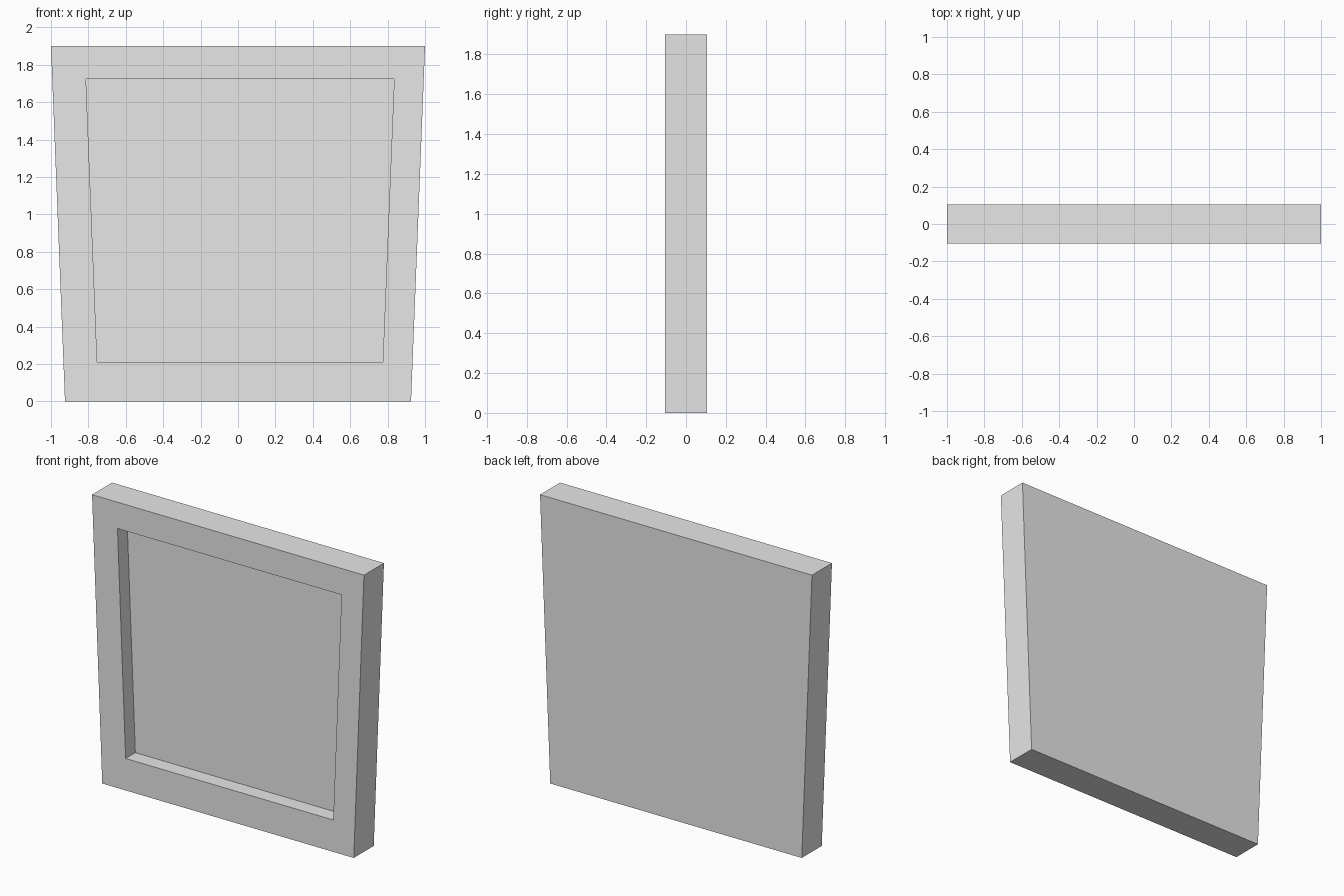
import bpy
import bmesh

cube = bpy.data.objects.get("Cube")
if cube:
    bpy.data.objects.remove(cube, do_unlink=True)

# Single plain grey material
grey = bpy.data.materials.new("light_grey")
grey.use_nodes = True
colour = (0.8, 0.8, 0.8, 1.0)
grey.diffuse_color = colour
grey.node_tree.nodes["Principled BSDF"].inputs["Base Color"].default_value = colour

HALF_DEPTH = 0.105
RECESS_Y = -0.003   # floor of the front recess

# Tapered outlines (x, z), bottom left round to top left
outer = [(-0.925, 0), (0.925, 0), (1.0, 1.9), (-1.0, 1.9)]
inner = [(-0.753, 0.212), (0.774, 0.212), (0.835, 1.725), (-0.813, 1.725)]

bm = bmesh.new()


def ring(outline, y):
    return [bm.verts.new((x, y, z)) for x, z in outline]


def bridge(a, b):
    for i in range(len(a)):
        j = (i + 1) % len(a)
        bm.faces.new((a[i], a[j], b[j], b[i]))


# Closed panel: back, outer sides, front border, recess walls, recess floor
rings = [ring(outer, HALF_DEPTH), ring(outer, -HALF_DEPTH),
         ring(inner, -HALF_DEPTH), ring(inner, RECESS_Y)]
for a, b in zip(rings, rings[1:]):
    bridge(a, b)
bm.faces.new(rings[0])
bm.faces.new(rings[-1])
bmesh.ops.recalc_face_normals(bm, faces=bm.faces)

mesh = bpy.data.meshes.new("recessed_panel")
bm.to_mesh(mesh)
bm.free()
mesh.materials.append(grey)
panel = bpy.data.objects.new("recessed_panel", mesh)
bpy.context.collection.objects.link(panel)
